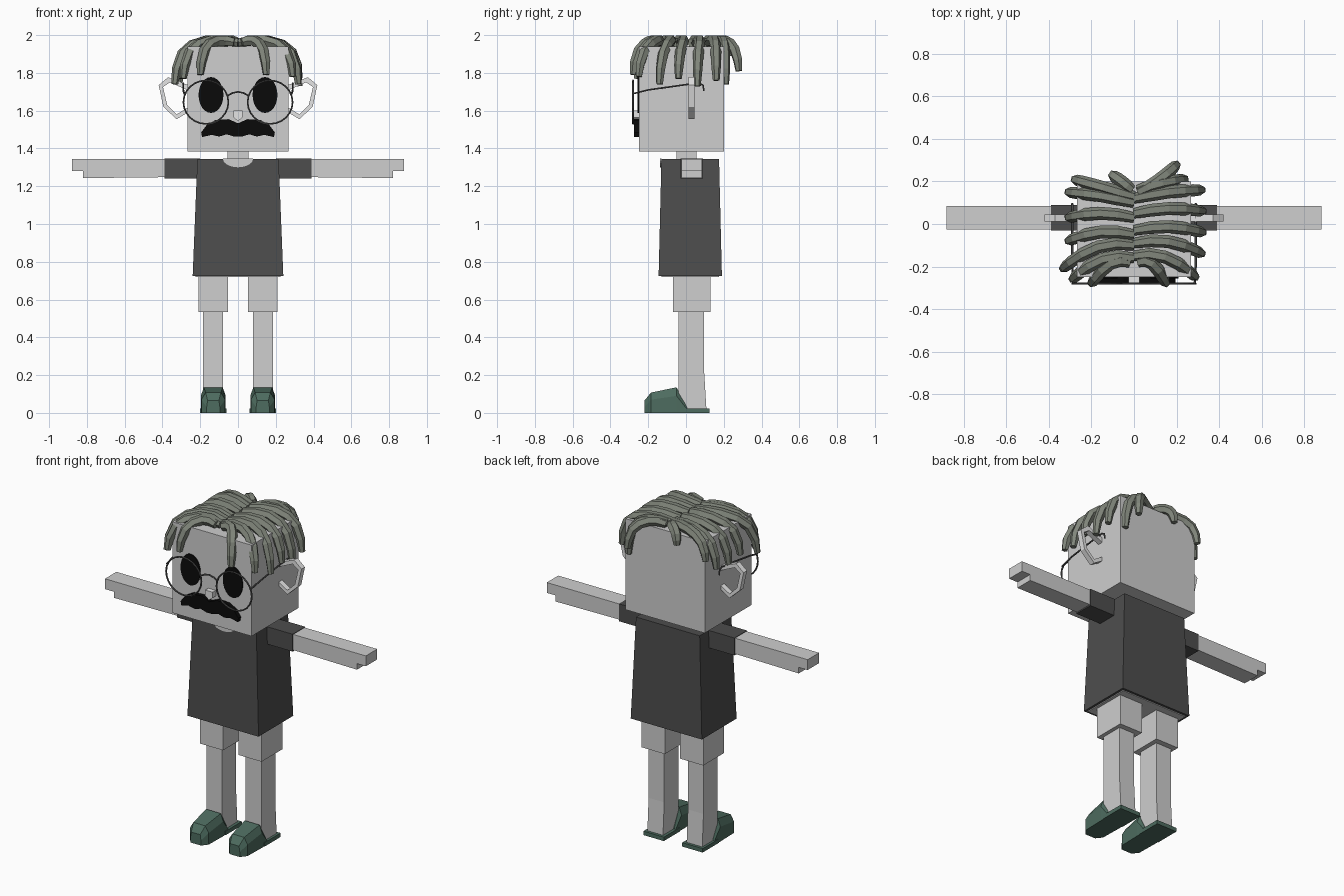
import bpy, bmesh, math

cube = bpy.data.objects.get("Cube")
if cube:
    bpy.data.objects.remove(cube, do_unlink=True)


def material(name, r, g, b):
    m = bpy.data.materials.new(name)
    m.use_nodes = True
    m.diffuse_color = (r, g, b, 1)
    for node in m.node_tree.nodes:
        if node.type == 'BSDF_PRINCIPLED':
            node.inputs["Base Color"].default_value = (r, g, b, 1)
            node.inputs["Roughness"].default_value = 0.8
    return m


SKIN = material("light grey", .62, .62, .62)
PALE = material("pale grey", .78, .78, .78)
SHIRT = material("charcoal", .075, .075, .075)
SHOE = material("dark green", .075, .15, .115)
HAIR = material("grey green", .22, .24, .2)
BLACK = material("black", .003, .003, .003)
METAL = material("frame grey", .1, .1, .1)


def add_object(name, mesh, mat):
    ob = bpy.data.objects.new(name, mesh)
    bpy.context.collection.objects.link(ob)
    mesh.materials.clear()
    mesh.materials.append(mat)
    return ob


def loft(name, mat, rings, cyclic=False):
    """Skin a row of equal-length point loops; cap the ends unless cyclic."""
    bm = bmesh.new()
    loops = [[bm.verts.new(p) for p in ring] for ring in rings]
    n = len(loops[0])
    pairs = list(zip(loops, loops[1:]))
    if cyclic:
        pairs.append((loops[-1], loops[0]))
    else:
        bm.faces.new(loops[0])
        bm.faces.new(loops[-1])
    for a, b in pairs:
        for i in range(n):
            j = (i + 1) % n
            bm.faces.new((a[i], a[j], b[j], b[i]))
    bmesh.ops.recalc_face_normals(bm, faces=bm.faces)
    mesh = bpy.data.meshes.new(name)
    bm.to_mesh(mesh)
    bm.free()
    return add_object(name, mesh, mat)


def rect(x0, x1, y0, y1, z):
    return [(x0, y0, z), (x1, y0, z), (x1, y1, z), (x0, y1, z)]


def box(name, mat, x, y, z, x_top=None, y_top=None):
    """Box from ranges, with optional different ranges at the top."""
    return loft(name, mat, [rect(*x, *y, z[0]),
                            rect(*(x_top or x), *(y_top or y), z[1])])


def prism(name, mat, outline, y0, y1):
    """Extrude an x-z outline along y."""
    return loft(name, mat, [[(x, y, z) for x, z in outline] for y in (y0, y1)])


def tube(name, mat, points, radius, cyclic=False, taper=None):
    """Six-sided tube along a path, as a mesh."""
    curve = bpy.data.curves.new(name, 'CURVE')
    curve.dimensions = '3D'
    curve.bevel_depth = radius
    curve.bevel_resolution = 1
    curve.use_fill_caps = True
    spline = curve.splines.new('POLY')
    spline.points.add(len(points) - 1)
    for i, p in enumerate(points):
        spline.points[i].co = (*p, 1)
        spline.points[i].radius = taper[i] if taper else 1
    spline.use_cyclic_u = cyclic
    spline.use_smooth = False
    temp = bpy.data.objects.new(name + "_path", curve)
    bpy.context.collection.objects.link(temp)
    graph = bpy.context.evaluated_depsgraph_get()
    mesh = bpy.data.meshes.new_from_object(temp.evaluated_get(graph))
    bpy.data.objects.remove(temp, do_unlink=True)
    return add_object(name, mesh, mat)


def ellipse(cx, cz, rx, rz, count=24, sweep=2 * math.pi, start=0.0):
    return [(cx + rx * math.cos(start + sweep * i / count),
             cz + rz * math.sin(start + sweep * i / count)) for i in range(count)]


# Head, neck and body
box("head", SKIN, (-.267, .267), (-.25, .2), (1.385, 1.94))
box("neck", SKIN, (-.055, .055), (-.05, .055), (1.3, 1.4))
box("shirt_body", SHIRT, (-.24, .24), (-.145, .19), (.725, 1.345),
    (-.215, .215), (-.13, .175))
box("hips", SKIN, (-.225, .225), (-.13, .175), (.72, .74))
collar = ellipse(0, 1.346, .08, .046, 12, math.pi, math.pi) + [(.08, 1.346)]
prism("neckline", SKIN, collar, -.137, -.129)

# Nose and moustache
prism("nose", PALE, [(-.025, 1.6), (.025, 1.6), (.025, 1.565), (0, 1.545), (-.025, 1.565)],
      -.28, -.245)
half = [(.05, 1.555), (.12, 1.55), (.165, 1.525), (.195, 1.485), (.19, 1.46),
        (.14, 1.472), (.1, 1.463), (.06, 1.475), (.02, 1.463)]
prism("moustache", BLACK, [(0, 1.533)] + half + [(-x, z) for x, z in reversed(half)],
      -.275, -.245)

# Ear outline, outer and inner edges
EAR_OUT = [(.25, 1.73), (.37, 1.777), (.42, 1.735), (.395, 1.62), (.325, 1.555), (.25, 1.6)]
EAR_IN = [(.26, 1.705), (.36, 1.75), (.397, 1.725), (.375, 1.63), (.325, 1.58), (.26, 1.62)]

for side, s in (("left", 1), ("right", -1)):
    def span(a, b):
        return (s * a, s * b)

    # Arms
    box(side + "_sleeve", SHIRT, span(.2, .39), (-.03, .09), (1.24, 1.346))
    arm = [(.38, 1.343), (.88, 1.343), (.88, 1.28), (.82, 1.28), (.82, 1.243), (.38, 1.248)]
    prism(side + "_arm", SKIN, [(s * x, z) for x, z in arm], -.025, .085)

    # Legs
    box(side + "_trouser_leg", SKIN, span(.052, .208), (-.07, .13), (.535, .75))
    box(side + "_leg", SKIN, span(.08, .185), (-.04, .108), (.02, .22), y_top=(-.04, .096))
    box(side + "_upper_leg", SKIN, span(.08, .185), (-.04, .096), (.22, .56))

    # Shoes: flat heel plate and a lofted toe cap
    box(side + "_sole", SHOE, span(.062, .2), (-.03, .125), (0, .024))
    rings = []
    for y, low, high, mid, top in ((-.22, .035, .03, .03, .065), (-.185, .063, .04, .07, .108),
                                   (-.05, .066, .05, .09, .135), (.005, .064, .055, .02, .03)):
        c = s * .131
        rings.append([(c - low, y, 0), (c + low, y, 0), (c + low, y, mid),
                      (c + high, y, top), (c - high, y, top), (c - low, y, mid)])
    loft(side + "_shoe", SHOE, rings)

    # Eyes and ears
    prism(side + "_eye", BLACK, ellipse(s * .143, 1.683, .066, .095), -.256, -.249)
    ear = [[(s * x, y, z) for x, z in edge] for edge, y in
           ((EAR_OUT, .012), (EAR_OUT, .045), (EAR_IN, .045), (EAR_IN, .012))]
    loft(side + "_ear", PALE, ear, cyclic=True)

    # Spectacle rims and temples
    rim = [(x, -.28, z) for x, z in ellipse(s * .17, 1.645, .119, .115)]
    tube(side + "_rim", METAL, rim, .005, cyclic=True)
    temple = [(.285, -.28, 1.69), (.29, -.2, 1.71), (.29, 0, 1.738),
              (.29, .07, 1.745), (.29, .09, 1.735), (.29, .095, 1.705)]
    tube(side + "_temple", METAL, [(s * x, y, z) for x, y, z in temple], .005)

bridge = [(x, -.28, 1.675 + .025 * math.cos(x * 25)) for x in (-.055, -.03, 0, .03, .055)]
tube("bridge", METAL, bridge, .005)

# Hair: each strand runs from a root on the parting to a hanging tip
STRANDS = [
    (0, .13, -.28, .21, 1.83), (0, .1, -.31, .15, 1.77), (0, .03, -.31, .03, 1.75),
    (0, -.05, -.31, -.08, 1.77), (0, -.1, -.335, -.21, 1.74), (0, -.16, -.29, -.26, 1.77),
    (-.02, -.18, -.2, -.28, 1.79), (-.01, .16, -.1, .23, 1.89),
    (.02, .15, .2, .28, 1.81), (.02, .16, .24, .21, 1.74), (0, .12, .32, .16, 1.76),
    (0, .05, .325, .06, 1.73), (0, -.03, .325, -.04, 1.77), (0, -.09, .32, -.14, 1.74),
    (0, -.15, .29, -.25, 1.78), (.02, -.18, .15, -.28, 1.79),
]
# Share of the way out, and share of the drop, at each point
RUN = (0, .25, .5, .72, .88, .97, 1)
DROP = (.05, 0, 0, .1, .3, .65, 1)
TAPER = (.8, 1, 1, 1, .95, .85, .6)
for n, (x0, y0, x1, y1, tip) in enumerate(STRANDS):
    path = []
    for t, d in zip(RUN, DROP):
        bow = .02 * math.sin(math.pi * t)
        path.append((x0 + (x1 - x0) * t, y0 + (y1 - y0) * t * t + bow,
                     1.971 - (1.971 - tip) * d))
    tube("hair_strand_%d" % (n + 1), HAIR, path, .03, taper=TAPER)
